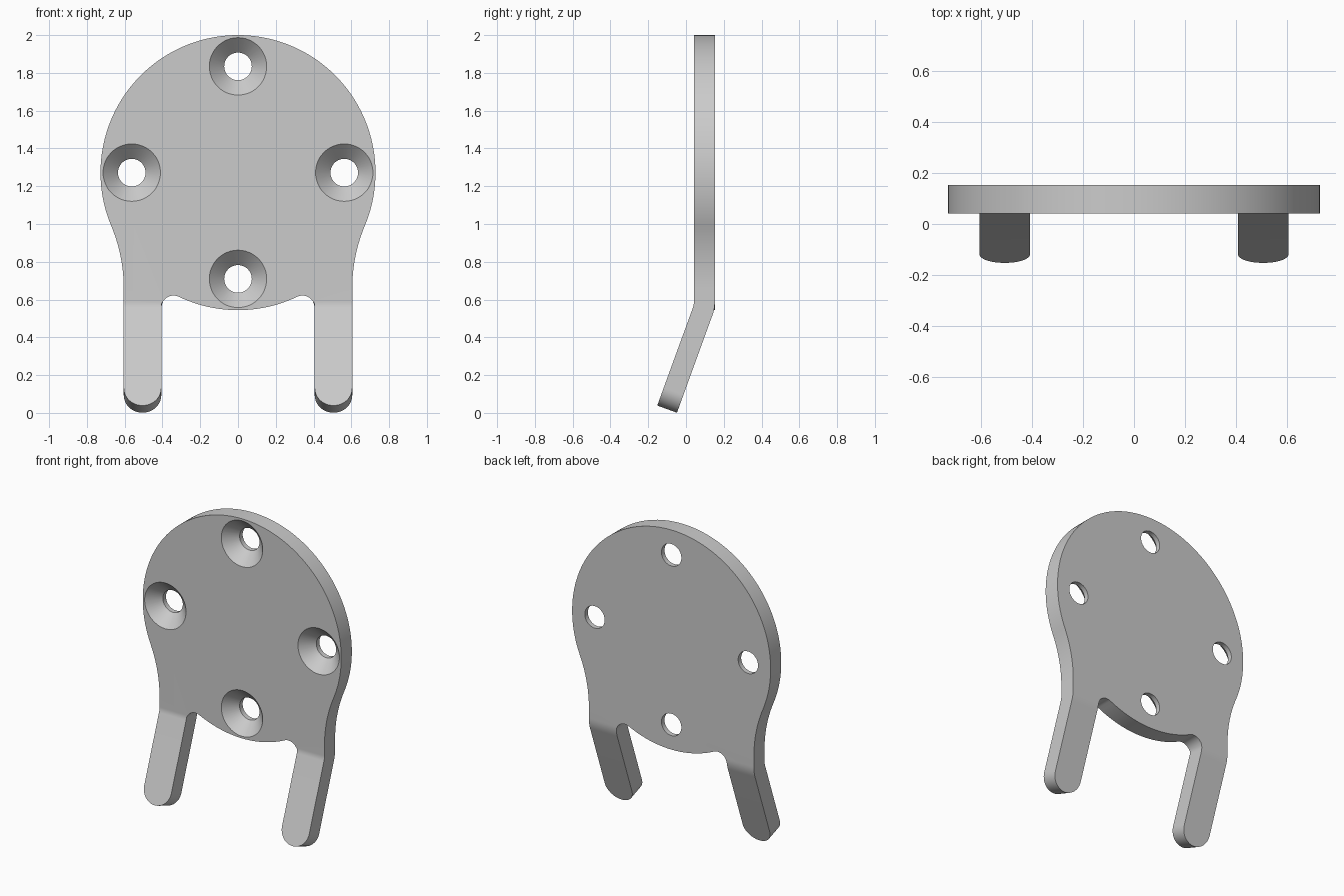
import bpy, bmesh
from math import sin, cos, pi, radians, sqrt, atan2
from mathutils import Vector

FRONT, BACK = 0.042, 0.153        # plate thickness in y
ZC, R = 1.272, 0.728              # disc centre height and radius
IN, OUT = 0.406, 0.605            # leg edges in x
BEND_Z, BEND_LEN, BEND_R, ANGLE = 0.59, 0.06, 0.10, radians(20)
LEG_LEN = 0.55                    # straight leg length beyond the bend

if "Cube" in bpy.data.objects:
    bpy.data.objects.remove(bpy.data.objects["Cube"])

metal = bpy.data.materials.new("grey_metal")
metal.use_nodes = True
grey = (0.6, 0.6, 0.6, 1)
metal.diffuse_color = grey
metal.node_tree.nodes["Principled BSDF"].inputs["Base Color"].default_value = grey


def arc(cx, cz, r, a0, a1, n):
    return [(cx + r * cos(a0 + (a1 - a0) * i / n),
             cz + r * sin(a0 + (a1 - a0) * i / n)) for i in range(n + 1)]


def new_object(name, bm):
    bmesh.ops.recalc_face_normals(bm, faces=bm.faces)
    mesh = bpy.data.meshes.new(name)
    bm.to_mesh(mesh)
    bm.free()
    mesh.materials.append(metal)
    ob = bpy.data.objects.new(name, mesh)
    bpy.context.collection.objects.link(ob)
    return ob


def half_outline():
    """Unfolded +x half, from the top centre to the bottom centre."""
    # shoulder: large concave arc between disc and leg
    shoulder_z = 0.66
    h = ZC - shoulder_z
    rs = (OUT**2 + h**2 - R**2) / (2 * (R - OUT))
    a = atan2(-h, OUT + rs)
    pts = arc(0, ZC, R, pi / 2, a, 48)
    pts += arc(OUT + rs, shoulder_z, rs, a + pi, pi, 12)[1:]
    # rounded leg end
    rt = (OUT - IN) / 2
    tip = BEND_Z - BEND_LEN - LEG_LEN
    pts += arc(IN + rt, tip + rt, rt, 0, -pi, 24)
    # small relief between leg and disc
    rf = 0.065
    cx = IN - rf
    cz = ZC - sqrt((R + rf)**2 - cx**2)
    b = atan2(ZC - cz, -cx)
    pts += arc(cx, cz, rf, 0, b, 14)
    pts += arc(0, ZC, R, b - pi, -pi / 2, 12)[1:]
    return pts


# Flat plate with both legs
half = half_outline()
outline = half + [(-x, z) for x, z in half[-2:0:-1]]
bm = bmesh.new()
face = bm.faces.new([bm.verts.new((x, FRONT, z)) for x, z in outline])
ext = bmesh.ops.extrude_face_region(bm, geom=[face])
for v in ext["geom"]:
    if isinstance(v, bmesh.types.BMVert):
        v.co.y = BACK

# Fold the legs forward around a rounded bend
STEPS = 6
for i in range(STEPS + 1):
    bmesh.ops.bisect_plane(bm, geom=bm.verts[:] + bm.edges[:] + bm.faces[:],
                           plane_co=(0, 0, BEND_Z - BEND_LEN * i / STEPS),
                           plane_no=(0, 0, 1), dist=1e-5)
for v in bm.verts:
    s = BEND_Z - v.co.z
    if s > 0 and abs(v.co.x) > IN - 0.065:
        a = ANGLE * min(s / BEND_LEN, 1)
        r = BEND_R + v.co.y - FRONT
        rest = max(s - BEND_LEN, 0)
        v.co.y = FRONT - BEND_R + r * cos(a) - rest * sin(a)
        v.co.z = BEND_Z - r * sin(a) - rest * cos(a)
plate = new_object("bracket_plate", bm)

# Countersunk screw holes: one revolved cutter per hole
HOLE, SINK, EPS, SIDES = 0.073, 0.152, 0.02, 48
profile = [(SINK, FRONT - EPS), (SINK, FRONT), (HOLE, FRONT + SINK - HOLE),
           (HOLE, BACK + EPS)]
bm = bmesh.new()
for k in range(4):
    c = Vector((0.5625 * cos(k * pi / 2), 0, ZC + 0.5625 * sin(k * pi / 2)))
    rings = [[bm.verts.new(c + Vector((r * cos(2 * pi * j / SIDES), y,
                                       r * sin(2 * pi * j / SIDES))))
              for j in range(SIDES)] for r, y in profile]
    for lo, hi in zip(rings, rings[1:]):
        for j in range(SIDES):
            n = (j + 1) % SIDES
            bm.faces.new((lo[j], lo[n], hi[n], hi[j]))
    bm.faces.new(rings[0])
    bm.faces.new(rings[-1])
cutter = new_object("hole_cutter", bm)
cutter.hide_render = True

cut = plate.modifiers.new("screw_holes", 'BOOLEAN')
cut.operation = 'DIFFERENCE'
cut.solver = 'EXACT'
cut.object = cutter
bpy.ops.object.select_all(action='DESELECT')
plate.select_set(True)
bpy.context.view_layer.objects.active = plate
bpy.ops.object.modifier_apply(modifier=cut.name)
bpy.data.objects.remove(cutter)
bpy.ops.object.shade_smooth_by_angle(angle=radians(25))
